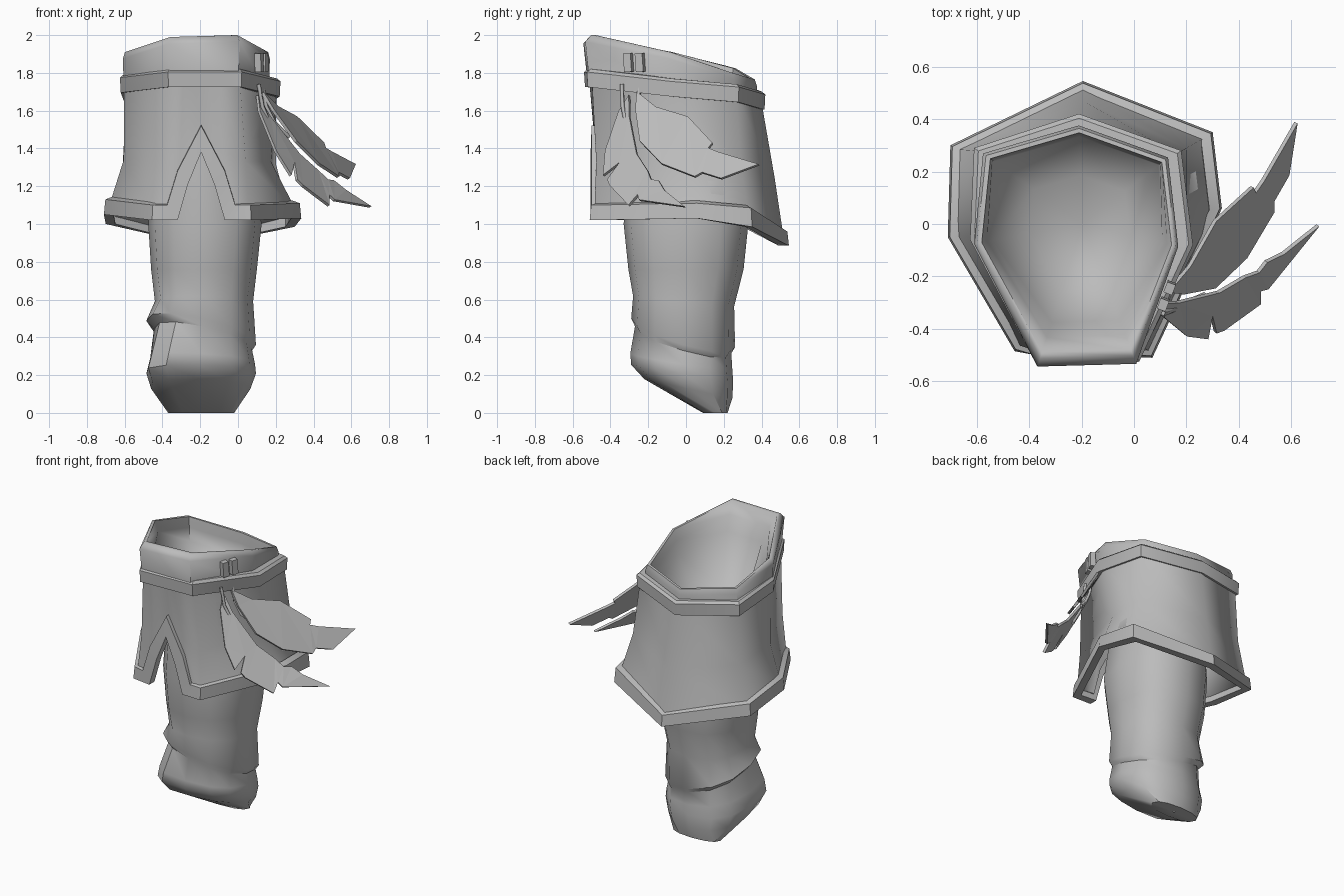
import bpy, bmesh, math
from mathutils import Vector, geometry

if "Cube" in bpy.data.objects:
    bpy.data.objects.remove(bpy.data.objects["Cube"])

grey = bpy.data.materials.new("plain grey")
grey.diffuse_color = (0.5, 0.5, 0.5, 1)
grey.use_nodes = True
grey.node_tree.nodes["Principled BSDF"].inputs["Base Color"].default_value = grey.diffuse_color
CX = -0.195


def finish(name, bm, angle):
    bmesh.ops.remove_doubles(bm, verts=bm.verts, dist=0.0005)
    bmesh.ops.recalc_face_normals(bm, faces=bm.faces)
    me = bpy.data.meshes.new(name)
    bm.to_mesh(me)
    bm.free()
    me.materials.append(grey)
    ob = bpy.data.objects.new(name, me)
    bpy.context.collection.objects.link(ob)
    bpy.ops.object.select_all(action='DESELECT')
    ob.select_set(True)
    bpy.context.view_layer.objects.active = ob
    if angle:
        bpy.ops.object.shade_smooth_by_angle(angle=math.radians(angle))
    return ob


def loft(name, columns, wrap_section=True, angle=30):
    """Skin columns of points that run round the leg."""
    bm = bmesh.new()
    grid = [[bm.verts.new(p) for p in col] for col in columns]
    n, m = len(grid), len(grid[0])
    for i in range(n):
        a, b = grid[i], grid[(i + 1) % n]
        for j in range(m if wrap_section else m - 1):
            k = (j + 1) % m
            bm.faces.new((a[j], a[k], b[k], b[j]))
    return finish(name, bm, angle)


def at(p, k, z):
    """Scale a plan point towards the leg axis and set its height."""
    return Vector((CX + (p[0] - CX) * k, p[1] * k, z))


def mirror(p):
    return (2 * CX - p[0],) + tuple(p[1:])


# Seven plan corners: front right, right, back right, back, back left, left, front left
rim = [(0, -.51), (.165, -.085), (.125, .25), (-.21, .37), (-.57, .265), (-.605, -.075), (-.36, -.52)]
belt = [(.02, -.525), (.225, -.08), (.18, .28), (-.21, .42), (-.61, .29), (-.625, -.06), (-.37, -.54)]
mid = [(.04, -.475), (.175, 0), (.20, .29), (-.195, .47), (-.61, .28), (-.605, -.05), (-.40, -.475)]
hem = [(.07, -.51), (.335, .06), (.30, .35), (-.195, .545), (-.70, .30), (-.71, -.05), (-.455, -.485)]
rim_z = [2.0, 1.91, 1.80, 1.765, 1.825, 1.91, 1.99]
belt_z = [1.82, 1.77, 1.74, 1.70, 1.75, 1.79, 1.82]
mid_z = [1.33, 1.33, 1.32, 1.24, 1.32, 1.34, 1.33]
hem_top = [1.10, 1.11, 1.085, .96, 1.08, 1.13, 1.10]
hem_low = [1.02, 1.03, .985, .885, 1.0, 1.05, 1.02]

# Collar with a ledge inside that drops into a hollow
ledge = [.72, .84, .90, .90, .90, .84, .72]
floor = [1.50, 1.52, 1.55, 1.56, 1.55, 1.52, 1.50]
flare = [1.045, 1.01, 1.015, 1.015, 1.015, 1.01, 1.045]
cols = []
for p, q, z, bz, k, fz, fl in zip(rim, belt, rim_z, belt_z, ledge, floor, flare):
    cols.append([at((CX, 0), 1, 1.50), at(p, .50, fz), at(p, k, z - .16),
                 at(p, (k + .94) / 2, z - .07), at(p, .94, z), at(p, .985, z),
                 at(p, fl, z - .035), at(p, 1.0, bz - .08)])
loft("collar", cols, False, 65)

# Belt around the collar
loft("belt", [[at(p, 1, z - .015), at(p, .99, z - .095), at(p, .86, z - .095),
               at(p, .86, z), at(p, .96, z)] for p, z in zip(belt, belt_z)], True, 40)

# Skirt wall with the pointed notch in the front
cols = []
for i in range(7):
    b, m, h = belt[i], mid[i], hem[i]
    bz, mz, hz = belt_z[i] - .05, mid_z[i], (hem_top[i] + hem_low[i]) / 2
    cols.append([at(b, .95, bz), at(m, 1, mz), at(h, .95, hz),
                 at(h, .90, hz), at(m, .94, mz), at(b, .89, bz)])


def notch_wall(top_x, x, mz, low_x, low_z):
    out = [(top_x, -.50, 1.77), (x, -.475, mz), (low_x, -.48, low_z)]
    return out + [(a, b + .035, c) for a, b, c in reversed(out)]


foot = notch_wall(-.10, -.085, 1.38, -.05, 1.06)
bend = notch_wall(-.15, -.13, 1.45, -.10, 1.25)
apex = notch_wall(CX, CX, 1.56, CX, 1.44)
loft("skirt", [apex, bend, foot] + cols + [[mirror(p) for p in c] for c in (foot, bend)], True, 80)

# Raised trim along the hem and up around the notch
cols = [[at(h, 1, zl), at(h, .985, zt), at(h, .91, zt + .015), at(h, .90, zl)]
        for h, zl, zt in zip(hem, hem_low, hem_top)]


def notch_trim(x1, z1, x2, z2):
    return [(x1, -.505, z1), (x2, -.50, z2), (x2, -.455, z2 + .01), (x1, -.45, z1)]


foot = notch_trim(-.07, 1.02, -.015, 1.10)
bend = notch_trim(-.125, 1.21, -.07, 1.28)
apex = notch_trim(CX, 1.38, CX, 1.52)
loft("hem_trim", [apex, bend, foot] + cols + [[mirror(p) for p in c] for c in (foot, bend)], True, 35)

# Leg: height, left, right, front, back, slope along y, slope along x
rings = [(1.42, -.44, .06, -.31, .31, 0, 0), (1.0, -.475, .125, -.33, .33, 0, 0),
         (.76, -.46, .10, -.305, .305, 0, 0), (.59, -.44, .08, -.28, .255, -.1, 0),
         (.42, -.485, .095, -.29, .26, -.28, -.22), (.385, -.445, .075, -.27, .24, -.28, -.22),
         (.27, -.455, .09, -.285, .245, -.15, -.05), (.205, -.475, .095, -.28, .25, -.17, 0),
         (.13, -.45, .065, -.21, .245, -.22, 0),
         (.0, -.37, -.02, .09, .22, 0, 0), (.0, -.20, -.19, .15, .16, 0, 0)]


def rounded(v):
    return math.copysign(abs(v) ** .85, v)


SIDES = 12
cols = []
for i in range(SIDES):
    a = 2 * math.pi * i / SIDES
    c, s = rounded(math.cos(a)), rounded(math.sin(a))
    col = []
    for z, x0, x1, y0, y1, slope_y, slope_x in rings:
        # the ankle bulges towards the front left
        push = .05 * max(0, -c - s - .8) if .1 < z < .3 else 0
        x = (x0 + x1) / 2 + c * (x1 - x0) / 2 - push
        y = (y0 + y1) / 2 + s * (y1 - y0) / 2 - push
        col.append((x, y, max(0, z + slope_y * y + slope_x * (x - CX))))
    cols.append(col)
loft("leg", cols, False, 38)


# Two ragged, nearly flat feathers hanging from the belt
def feather(name, pts):
    pts = [Vector(p) for p in pts]
    n = geometry.normal(pts)
    middle = sum(pts, Vector()) / len(pts)
    flat = [p - n * (p - middle).dot(n) * .8 for p in pts]
    bm = bmesh.new()
    f = bm.faces.new([bm.verts.new(p) for p in flat])
    bmesh.ops.triangulate(bm, faces=[f])
    ob = finish(name, bm, 0)
    mod = ob.modifiers.new("thickness", 'SOLIDIFY')
    mod.thickness, mod.offset = .016, 0


feather("long_feather", [
    (.13, -.26, 1.70), (.20, -.155, 1.61), (.30, .015, 1.56), (.455, .14, 1.43), (.46, .12, 1.40),
    (.50, .165, 1.385), (.635, .38, 1.325), (.58, .19, 1.235), (.52, .09, 1.265),
    (.525, .05, 1.245), (.43, -.13, 1.32), (.31, -.245, 1.44), (.18, -.265, 1.60)])
feather("short_feather", [
    (.13, -.32, 1.70), (.17, -.30, 1.57), (.31, -.25, 1.36), (.405, -.19, 1.27), (.47, -.18, 1.23),
    (.50, -.14, 1.225), (.58, -.12, 1.185), (.715, -.015, 1.10), (.515, -.25, 1.13), (.475, -.25, 1.15),
    (.47, -.295, 1.09), (.335, -.40, 1.20), (.305, -.41, 1.23), (.29, -.345, 1.32),
    (.27, -.43, 1.25), (.19, -.42, 1.38), (.12, -.36, 1.60)])


# Cords holding the feathers
def cord(name, pts):
    cu = bpy.data.curves.new(name, 'CURVE')
    cu.dimensions = '3D'
    sp = cu.splines.new('POLY')
    sp.points.add(len(pts) - 1)
    for q, p in zip(sp.points, pts):
        q.co = (*p, 1)
    cu.bevel_depth, cu.bevel_resolution, cu.use_fill_caps = .011, 0, True
    cu.materials.append(grey)
    bpy.context.collection.objects.link(bpy.data.objects.new(name, cu))


cord("long_feather_cord", [(.13, -.25, 1.74), (.15, -.25, 1.62), (.19, -.24, 1.54), (.27, -.19, 1.46)])
cord("short_feather_cord", [(.11, -.34, 1.74), (.13, -.335, 1.62), (.18, -.31, 1.50), (.27, -.27, 1.37)])

# Two small clasps on the collar
along = math.atan2(.425, .165)
for name, x, y in (("front_clasp", .112, -.305), ("rear_clasp", .137, -.243)):
    bm = bmesh.new()
    bmesh.ops.create_cube(bm, size=1)
    bmesh.ops.scale(bm, vec=(.042, .035, .10), verts=bm.verts)
    ob = finish(name, bm, 30)
    ob.location = (x, y, 1.855)
    ob.rotation_euler = (0, math.radians(-4), along)
